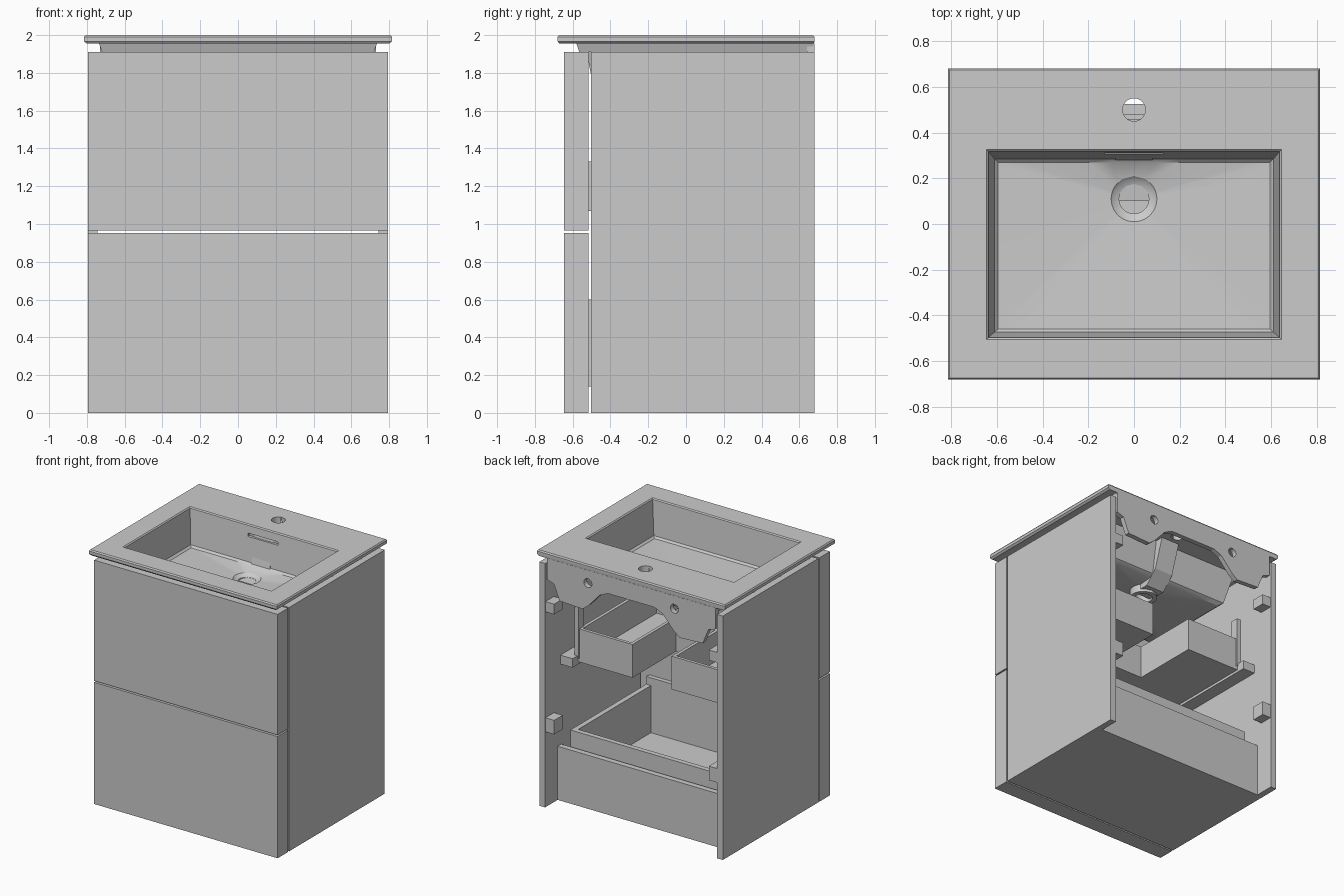
import bpy, bmesh, math
from mathutils import Vector

if "Cube" in bpy.data.objects:
    bpy.data.objects.remove(bpy.data.objects["Cube"])

grey = bpy.data.materials.new("light_grey")
grey.diffuse_color = (0.6, 0.6, 0.6, 1)
grey.use_nodes = True
grey.node_tree.nodes["Principled BSDF"].inputs["Base Color"].default_value = grey.diffuse_color


def add_mesh(name, bm):
    bmesh.ops.recalc_face_normals(bm, faces=bm.faces)
    me = bpy.data.meshes.new(name)
    bm.to_mesh(me)
    bm.free()
    ob = bpy.data.objects.new(name, me)
    me.materials.append(grey)
    bpy.context.collection.objects.link(ob)
    return ob


def box(name, x, y, z):
    bm = bmesh.new()
    bmesh.ops.create_cube(bm, size=1)
    for v in bm.verts:
        v.co = [(r[0] + r[1]) / 2 + c * (r[1] - r[0]) for r, c in zip((x, y, z), v.co)]
    return add_mesh(name, bm)


def pair(name, x, y, z):
    box("right_" + name, x, y, z)
    box("left_" + name, (-x[1], -x[0]), y, z)


def prism(name, pts, axis, a, b):
    """Extrude a 2D outline along y or z between a and b."""
    bm = bmesh.new()
    f = bm.faces.new([bm.verts.new((p[0], a, p[1]) if axis == "y" else (p[0], p[1], a)) for p in pts])
    g = bmesh.ops.extrude_face_region(bm, geom=[f])["geom"]
    d = (0, b - a, 0) if axis == "y" else (0, 0, b - a)
    bmesh.ops.translate(bm, vec=d, verts=[v for v in g if isinstance(v, bmesh.types.BMVert)])
    return add_mesh(name, bm)


def circle(cx, cy, r, n=32):
    return [(cx + r * math.cos(2 * math.pi * i / n), cy + r * math.sin(2 * math.pi * i / n)) for i in range(n)]


def cut(ob, cutter):
    m = ob.modifiers.new("cut", "BOOLEAN")
    m.operation, m.solver, m.object = "DIFFERENCE", "EXACT", cutter
    bpy.context.view_layer.objects.active = ob
    bpy.ops.object.modifier_apply(modifier=m.name)
    bpy.data.objects.remove(cutter, do_unlink=True)


def smooth(ob):
    bpy.ops.object.select_all(action="DESELECT")
    ob.select_set(True)
    bpy.context.view_layer.objects.active = ob
    bpy.ops.object.shade_smooth_by_angle(angle=math.radians(30))


# washbasin: one closed loft of rectangular rings and round drain rings
N = 12
DRAIN = Vector((0, 0.11))


def rect_ring(hx, y0, y1):
    c = [Vector(p) for p in ((-hx, y0), (hx, y0), (hx, y1), (-hx, y1))]
    return [c[k].lerp(c[(k + 1) % 4], i / N) for k in range(4) for i in range(N)]


def drain_ring(r):
    return [DRAIN + r * (p - DRAIN).normalized() for p in rect_ring(0.605, -0.47, 0.28)]


rings = [(rect_ring(*r[:3]), r[3]) for r in (
    (0.57, -0.44, 0.28, 1.65), (0.60, -0.48, 0.31, 1.67), (0.67, -0.53, 0.35, 1.93),
    (0.70, -0.55, 0.65, 1.93), (0.72, -0.565, 0.67, 1.91), (0.735, -0.58, 0.675, 1.955),
    (0.80, -0.67, 0.678, 1.955), (0.815, -0.68, 0.68, 1.967), (0.815, -0.68, 0.68, 1.99),
    (0.808, -0.673, 0.673, 2.0), (0.645, -0.505, 0.325, 2.0), (0.637, -0.497, 0.317, 1.992),
    (0.61, -0.473, 0.285, 1.725), (0.595, -0.46, 0.27, 1.71))]
rings += [(drain_ring(r), z) for r, z in (
    (0.10, 1.69), (0.09, 1.68), (0.065, 1.67), (0.065, 1.58), (0.10, 1.58), (0.10, 1.64))]
bm = bmesh.new()
loops = [[bm.verts.new((p.x, p.y, z)) for p in ring] for ring, z in rings]
for a, b in zip(loops, loops[1:] + loops[:1]):
    for i in range(4 * N):
        j = (i + 1) % (4 * N)
        bm.faces.new((a[i], a[j], b[j], b[i]))
basin = add_mesh("washbasin", bm)
cut(basin, prism("tap_cutter", circle(0, 0.5, 0.05), "z", 1.8, 2.1))
cut(basin, box("overflow_cutter", (-0.13, 0.13), (0.27, 0.328), (1.91, 1.935)))
smooth(basin)

# overflow channel under the bowl, sloping from the drain up the back wall
bm = bmesh.new()
side = ((0.10, 1.60), (0.24, 1.60), (0.34, 1.70), (0.42, 1.94), (0.33, 1.94), (0.27, 1.68), (0.10, 1.66))
f = bm.faces.new([bm.verts.new((-0.08, y, z)) for y, z in side])
g = bmesh.ops.extrude_face_region(bm, geom=[f])["geom"]
bmesh.ops.translate(bm, vec=(0.16, 0, 0), verts=[v for v in g if isinstance(v, bmesh.types.BMVert)])
add_mesh("overflow_channel", bm)

# hanging back apron of the basin, with arch and two bolt holes
half = [(0.73, 1.955), (0.73, 1.79), (0.67, 1.77), (0.62, 1.65), (0.42, 1.64), (0.37, 1.68), (0.27, 1.79), (0.20, 1.82)]
apron = prism("basin_apron", half + [(-x, z) for x, z in reversed(half)], "y", 0.64, 0.679)
for x in (-0.375, 0.375):
    cut(apron, prism("bolt_cutter", circle(x, 1.855, 0.035, 20), "y", 0.6, 0.75))

# cabinet carcass
pair("side_panel", (0.745, 0.795), (-0.502, 0.68), (0, 1.91))
box("bottom_panel", (-0.745, 0.745), (-0.502, 0.48), (0, 0.045))
box("back_rail", (-0.745, 0.745), (0.48, 0.525), (0, 0.42))
pair("upper_bracket", (0.67, 0.745), (0.57, 0.675), (1.53, 1.61))
pair("lower_bracket", (0.67, 0.745), (0.57, 0.675), (0.59, 0.70))

# drawer fronts
box("lower_drawer_front", (-0.795, 0.795), (-0.645, -0.515), (0, 0.953))
box("upper_drawer_front", (-0.795, 0.795), (-0.645, -0.515), (0.965, 1.91))

# upper drawer: U-shaped tray around the waste pipe
T = 0.025
outline = [(-0.64, -0.515), (0.64, -0.515), (0.64, 0.42), (0.17, 0.42),
           (0.17, -0.12), (-0.17, -0.12), (-0.17, 0.42), (-0.64, 0.42)]
prism("upper_drawer_floor", outline, "z", 1.07, 1.10)
pair("upper_drawer_side", (0.64 - T, 0.64), (-0.515, 0.42), (1.07, 1.33))
pair("upper_drawer_back", (0.17, 0.64), (0.42 - T, 0.42), (1.07, 1.33))
pair("upper_drawer_notch_side", (0.17, 0.17 + T), (-0.12, 0.42), (1.07, 1.33))
box("upper_drawer_notch_front", (-0.195, 0.195), (-0.12 - T, -0.12), (1.07, 1.33))
pair("upper_drawer_post", (0.63, 0.665), (0.36, 0.43), (1.10, 1.50))
pair("upper_runner", (0.64, 0.745), (-0.49, 0.49), (1.05, 1.12))

# lower drawer: plain tray
box("lower_drawer_floor", (-0.66, 0.66), (-0.515, 0.45), (0.14, 0.17))
pair("lower_drawer_side", (0.64, 0.68), (-0.515, 0.45), (0.14, 0.54))
box("lower_drawer_back", (-0.68, 0.68), (0.42, 0.46), (0.14, 0.54))
box("lower_drawer_inner_front", (-0.68, 0.68), (-0.515, -0.48), (0.14, 0.60))
pair("lower_runner", (0.68, 0.745), (-0.49, 0.46), (0.12, 0.19))
